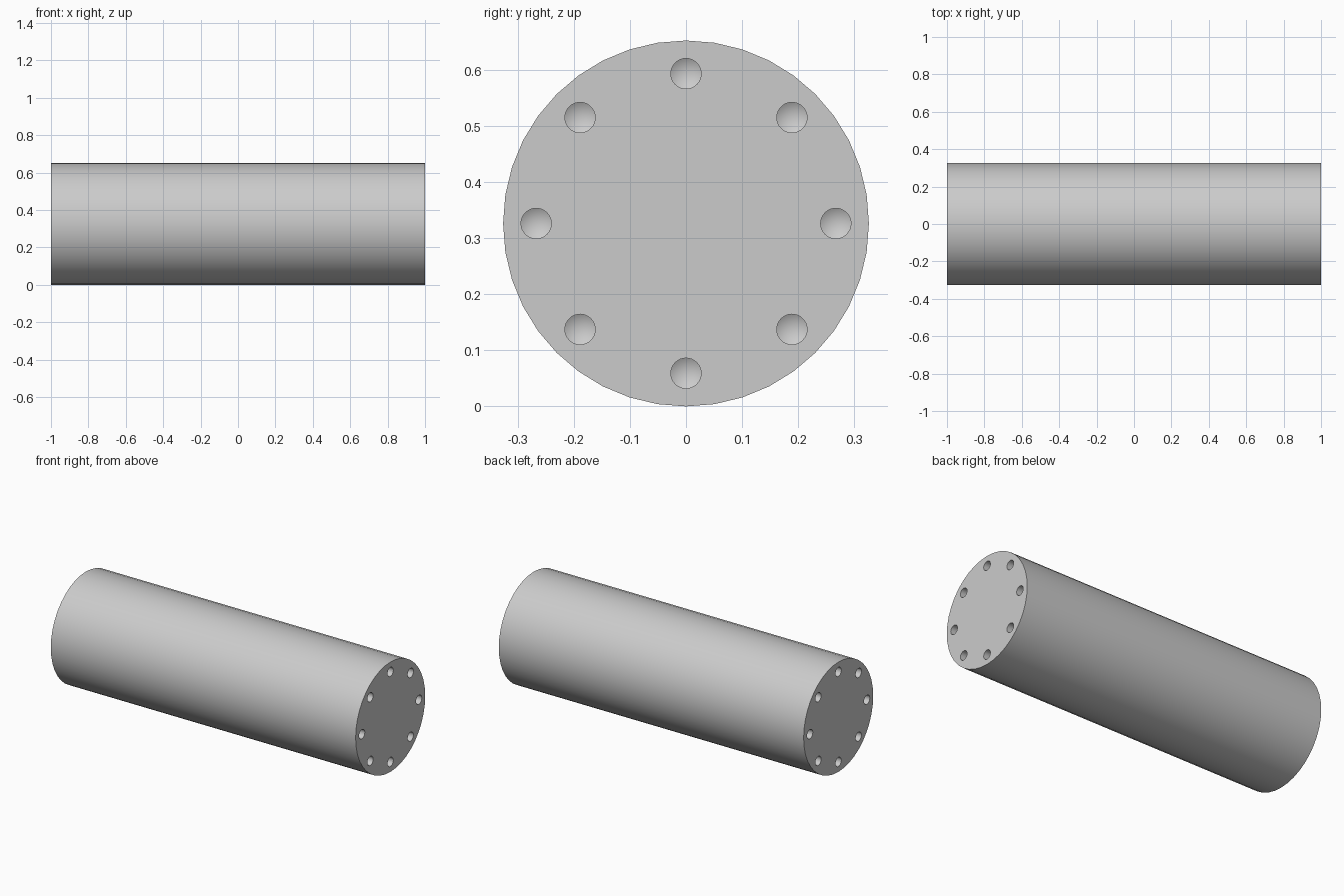
import bpy, bmesh, math
from mathutils import Matrix, Vector

LENGTH, RADIUS = 2.0, 0.326
RING, HOLE_R, HOLE_DEPTH, TIP = 0.267, 0.027, 0.15, 0.016
HOLES = 8

default = bpy.data.objects.get("Cube")
if default:
    bpy.data.objects.remove(default)

grey = bpy.data.materials.new("light grey")
grey.use_nodes = True
grey.diffuse_color = (0.6, 0.6, 0.6, 1)
grey.node_tree.nodes["Principled BSDF"].inputs["Base Color"].default_value = grey.diffuse_color


def make_object(name, bm):
    mesh = bpy.data.meshes.new(name)
    bmesh.ops.recalc_face_normals(bm, faces=bm.faces[:])
    bm.to_mesh(mesh)
    bm.free()
    mesh.materials.append(grey)
    obj = bpy.data.objects.new(name, mesh)
    bpy.context.collection.objects.link(obj)
    return obj


def add_drill(bm, side, y, z):
    """Straight drill with a conical tip, entering the end on the given side."""
    def ring(x):
        steps = [math.tau * i / 32 for i in range(32)]
        return [bm.verts.new((x, y + HOLE_R * math.cos(a), z + HOLE_R * math.sin(a))) for a in steps]
    end = side * LENGTH / 2
    outer, inner = ring(end + side * 0.05), ring(end - side * HOLE_DEPTH)
    tip = bm.verts.new((end - side * (HOLE_DEPTH + TIP), y, z))
    bm.faces.new(outer)
    for i in range(len(outer)):
        j = (i + 1) % len(outer)
        bm.faces.new((outer[i], outer[j], inner[j], inner[i]))
        bm.faces.new((inner[i], inner[j], tip))


# Solid round bar lying along x
bm = bmesh.new()
bmesh.ops.create_cone(bm, cap_ends=True, segments=40, radius1=RADIUS, radius2=RADIUS, depth=LENGTH,
                      matrix=Matrix.Translation(Vector((0, 0, RADIUS))) @ Matrix.Rotation(math.pi / 2, 4, "Y"))
bar = make_object("round_bar", bm)

# Ring of drilled holes in both ends
bm = bmesh.new()
for side in (-1, 1):
    for i in range(HOLES):
        a = math.tau * i / HOLES
        add_drill(bm, side, RING * math.cos(a), RADIUS + RING * math.sin(a))
drills = make_object("hole_cutters", bm)
drills.hide_render = True

cut = bar.modifiers.new("end_holes", "BOOLEAN")
cut.operation = "DIFFERENCE"
cut.solver = "EXACT"
cut.object = drills

# Apply the cut, discard the cutters and smooth the curved walls
bpy.ops.object.select_all(action="DESELECT")
bar.select_set(True)
bpy.context.view_layer.objects.active = bar
bpy.ops.object.modifier_apply(modifier=cut.name)
bpy.data.objects.remove(drills)
bpy.ops.object.shade_smooth_by_angle(angle=math.radians(25))
